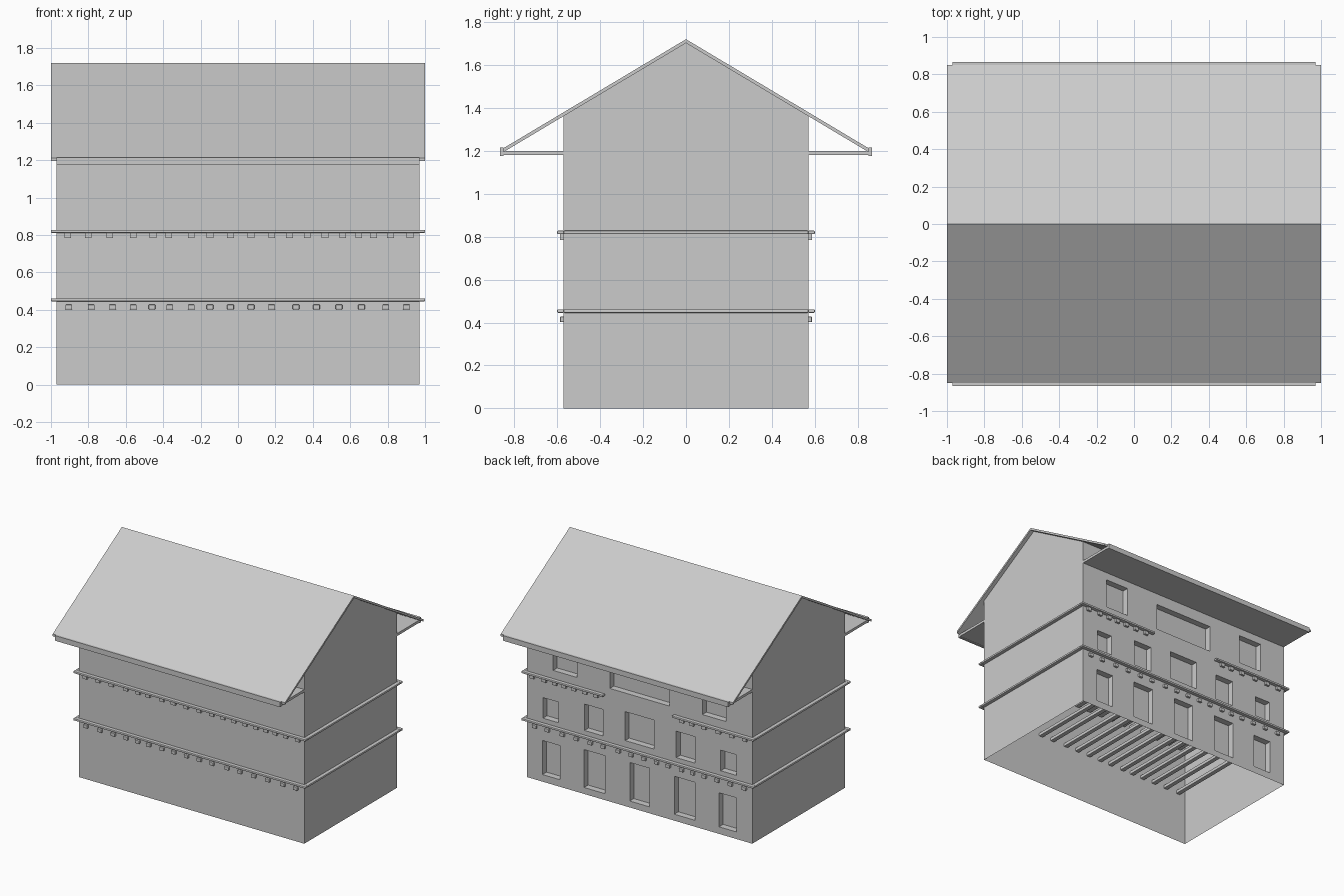
import bpy, bmesh

if "Cube" in bpy.data.objects:
    bpy.data.objects.remove(bpy.data.objects["Cube"])

HX, HY = 0.97, 0.57          # half size of the walls
RIDGE, SLOPE = 1.72, 0.597   # roof line
ROOF_T = 0.018


def finish(name, bm):
    bmesh.ops.recalc_face_normals(bm, faces=bm.faces[:])
    me = bpy.data.meshes.new(name)
    bm.to_mesh(me)
    bm.free()
    ob = bpy.data.objects.new(name, me)
    bpy.context.collection.objects.link(ob)
    return ob


def boxes(name, spans, bevel=0):
    """One object from boxes given as (x0, x1, y0, y1, z0, z1)."""
    bm = bmesh.new()
    for x0, x1, y0, y1, z0, z1 in spans:
        vs = bmesh.ops.create_cube(bm, size=1)["verts"]
        bmesh.ops.scale(bm, verts=vs, vec=(x1 - x0, y1 - y0, z1 - z0))
        bmesh.ops.translate(bm, verts=vs, vec=((x0 + x1) / 2, (y0 + y1) / 2, (z0 + z1) / 2))
    ob = finish(name, bm)
    if bevel:
        m = ob.modifiers.new("soft_edge", "BEVEL")
        m.width, m.segments = bevel, 2
    return ob


def extrude_x(name, profile, half):
    """Extrude a (y, z) profile along x."""
    bm = bmesh.new()
    f = bm.faces.new([bm.verts.new((-half, y, z)) for y, z in profile])
    r = bmesh.ops.extrude_face_region(bm, geom=[f])
    vs = [g for g in r["geom"] if isinstance(g, bmesh.types.BMVert)]
    bmesh.ops.translate(bm, verts=vs, vec=(2 * half, 0, 0))
    return finish(name, bm)


# gabled walls
under = RIDGE - ROOF_T
eave = under - SLOPE * HY
walls = extrude_x("walls", [(-HY, 0), (HY, 0), (HY, eave), (0, under), (-HY, eave)], HX)

# recessed back windows: centre x, half width, bottom, top (mirrored left and right)
windows = [
    (0, 0.085, 0.05, 0.35), (0.388, 0.09, 0.05, 0.345), (0.76, 0.076, 0.055, 0.32),
    (0, 0.125, 0.51, 0.735), (0.395, 0.08, 0.495, 0.70), (0.765, 0.067, 0.495, 0.655),
    (0, 0.257, 0.88, 1.09), (0.643, 0.102, 0.89, 1.12),
]
cuts = []
for cx, hw, z0, z1 in windows:
    for s in ((1, -1) if cx else (1,)):
        cuts.append((s * cx - hw, s * cx + hw, HY - 0.05, HY + 0.1, z0, z1))
cutter = boxes("window_cutter", cuts)
mod = walls.modifiers.new("windows", "BOOLEAN")
mod.object, mod.operation, mod.solver = cutter, "DIFFERENCE", "EXACT"
bpy.context.view_layer.objects.active = walls
bpy.ops.object.modifier_apply(modifier=mod.name)
bpy.data.objects.remove(cutter)

# open the walls at the bottom and under the roof
bm = bmesh.new()
bm.from_mesh(walls.data)
bm.normal_update()
gone = [f for f in bm.faces
        if f.calc_center_median().z < 0.001
        or (f.normal.z > 0.3 and f.calc_center_median().z > 1.3)]
bmesh.ops.delete(bm, geom=gone, context="FACES")
bm.to_mesh(walls.data)
bm.free()

# roof
EY = 0.85
ez = RIDGE - SLOPE * EY
extrude_x("roof", [(-EY, ez), (0, RIDGE), (EY, ez), (EY, ez - ROOF_T),
                   (0, RIDGE - ROOF_T), (-EY, ez - ROOF_T)], 1.0)

# eave soffits and fascia boards
for side, s in (("front", -1), ("back", 1)):
    y0, y1 = sorted((s * HY, s * 0.85))
    boxes(side + "_soffit", [(-HX, HX, y0, y1, 1.18, 1.2)])
    y0, y1 = sorted((s * 0.85, s * 0.867))
    boxes(side + "_fascia", [(-HX, HX, y0, y1, 1.175, 1.215)])

# floor bands around the walls; the upper one is broken at the back
OX, OY = 1.0, 0.60
GAP = 0.297


def band(name, z0, z1, broken):
    front = [(-OX, OX, -OY, -HY, z0, z1)]
    sides = [(-OX, -HX, -HY, HY, z0, z1), (HX, OX, -HY, HY, z0, z1)]
    back = [(-OX, OX, HY, OY, z0, z1)]
    if broken:
        back = [(-OX, -GAP, HY, OY, z0, z1), (GAP, OX, HY, OY, z0, z1)]
    boxes(name, front + sides + back, 0.004)


band("lower_band", 0.445, 0.461, False)
band("upper_band", 0.812, 0.828, True)

# floor joists running through the house, ends showing under the bands
lower = [-0.905, -0.785, -0.67, -0.56, -0.46, -0.365, -0.25, -0.15, -0.04,
         0.07, 0.18, 0.31, 0.42, 0.54, 0.66, 0.79, 0.90]
upper = [-0.91, -0.80, -0.685, -0.56, -0.455, -0.37, -0.25, -0.15, -0.04, 0.07,
         0.18, 0.275, 0.37, 0.465, 0.56, 0.645, 0.725, 0.815, 0.92]
JY = 0.587
boxes("lower_joists", [(x - 0.018, x + 0.018, -JY, JY, 0.402, 0.428) for x in lower], 0.004)
boxes("upper_joists", [(x - 0.018, x + 0.018, -JY, JY if abs(x) > GAP else HY - 0.03, 0.785, 0.812)
                       for x in upper])
